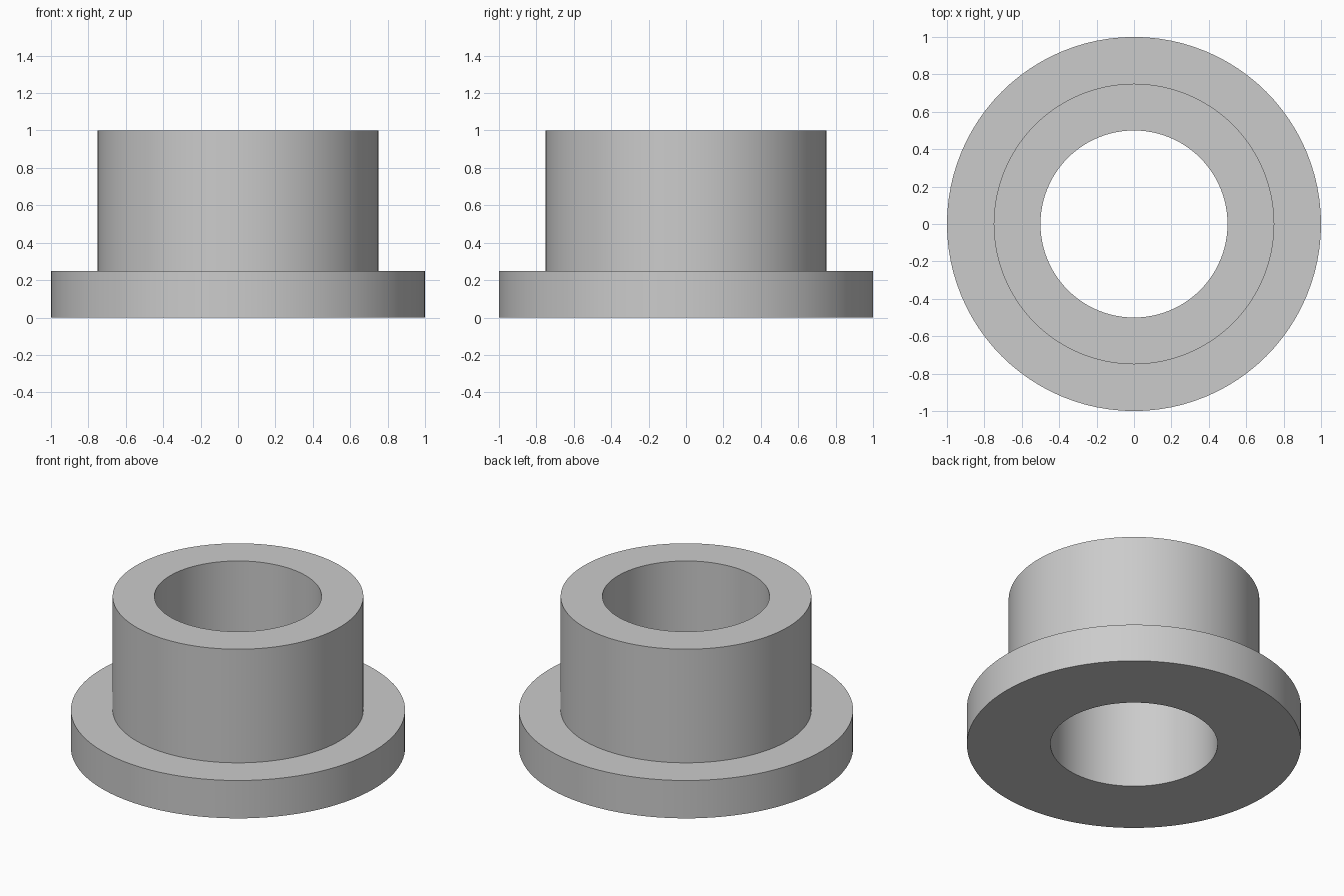
import bpy
import bmesh
import math

cube = bpy.data.objects.get("Cube")
if cube:
    bpy.data.objects.remove(cube, do_unlink=True)

SEGMENTS = 96
BORE, SLEEVE, FLANGE = 0.5, 0.75, 1.0
FLANGE_TOP, HEIGHT = 0.25, 1.0

# Plain grey metal
grey = bpy.data.materials.new("grey metal")
colour = (0.6, 0.6, 0.6, 1)
grey.diffuse_color = colour
grey.use_nodes = True
grey.node_tree.nodes["Principled BSDF"].inputs["Base Color"].default_value = colour

# Closed cross-section (radius, height) of the flanged bushing
profile = [(BORE, 0), (FLANGE, 0), (FLANGE, FLANGE_TOP),
           (SLEEVE, FLANGE_TOP), (SLEEVE, HEIGHT), (BORE, HEIGHT)]

# Revolve the cross-section around the vertical axis
bm = bmesh.new()
verts = [bm.verts.new((r, 0, z)) for r, z in profile]
edges = [bm.edges.new((verts[i - 1], verts[i])) for i in range(len(verts))]
bmesh.ops.spin(bm, geom=verts + edges, cent=(0, 0, 0), axis=(0, 0, 1),
               angle=math.tau, steps=SEGMENTS, use_merge=True)
bmesh.ops.remove_doubles(bm, verts=bm.verts, dist=0.0001)
bmesh.ops.recalc_face_normals(bm, faces=bm.faces)
mesh = bpy.data.meshes.new("flanged_bushing")
bm.to_mesh(mesh)
bm.free()
mesh.materials.append(grey)

bushing = bpy.data.objects.new("flanged_bushing", mesh)
bpy.context.collection.objects.link(bushing)

# Smooth round walls, crisp rims
bpy.ops.object.select_all(action="DESELECT")
bushing.select_set(True)
bpy.context.view_layer.objects.active = bushing
bpy.ops.object.shade_smooth_by_angle(angle=math.radians(30))
